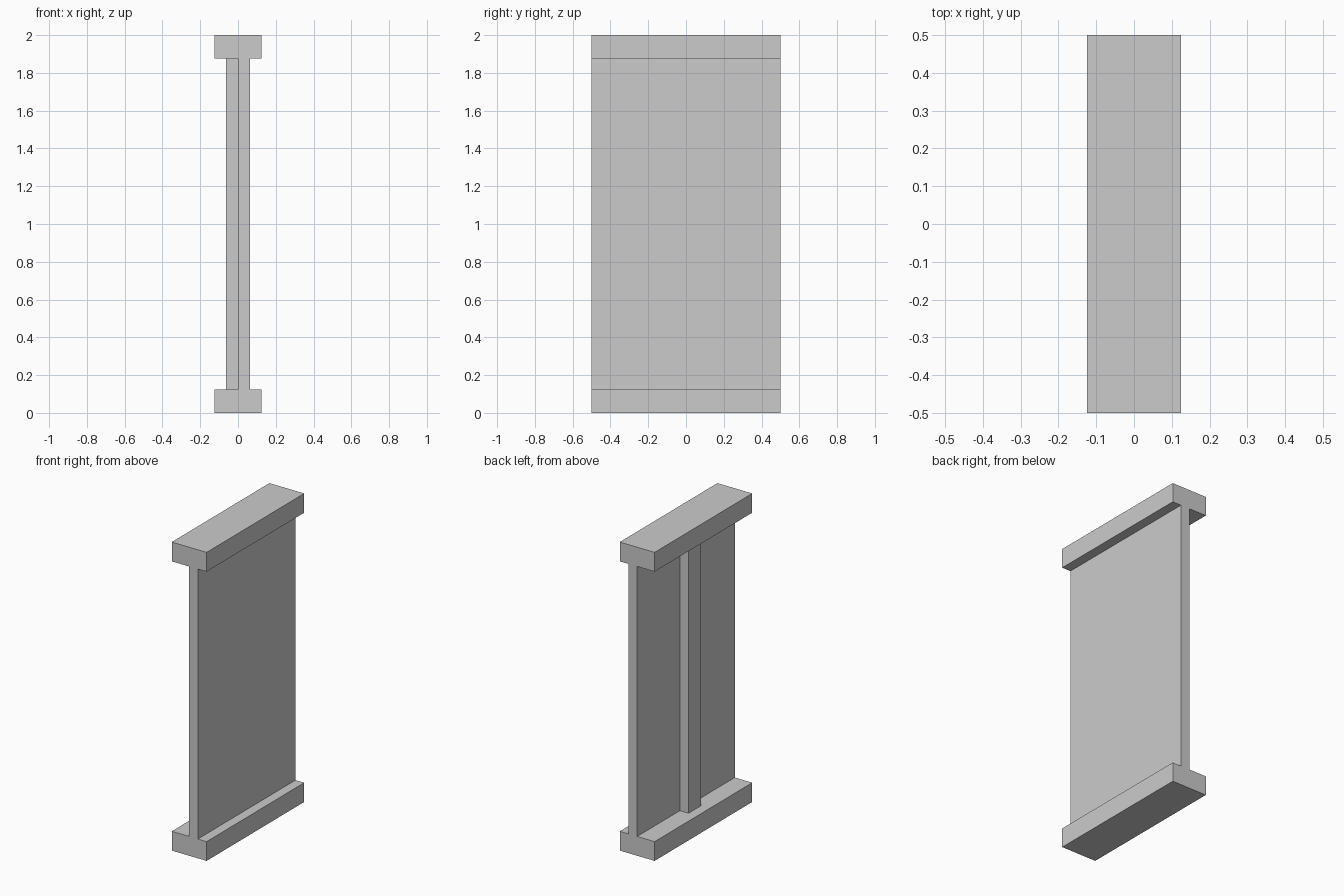
import bpy

cube = bpy.data.objects.get("Cube")
if cube:
    bpy.data.objects.remove(cube, do_unlink=True)

# Single grey finish
GREY = (0.6, 0.6, 0.6, 1.0)
grey = bpy.data.materials.new("plain_grey")
grey.use_nodes = True
grey.diffuse_color = GREY
grey.node_tree.nodes["Principled BSDF"].inputs["Base Color"].default_value = GREY

T = 0.125       # flange thickness
H = 2.0         # overall height
HALF = T / 2


def box(name, x, y, z):
    """Box spanning the given (low, high) ranges."""
    spans = (x, y, z)
    bpy.ops.mesh.primitive_cube_add(size=1, location=[(a + b) / 2 for a, b in spans])
    obj = bpy.context.object
    obj.name = name
    obj.scale = [b - a for a, b in spans]
    bpy.ops.object.transform_apply(location=False, rotation=False, scale=True)
    obj.data.materials.append(grey)
    return obj


# Flanges at the bottom and top
for name, z in (("bottom_flange", 0), ("top_flange", H - T)):
    box(name, (-T, T), (-0.5, 0.5), (z, z + T))

# Thin web panel set to one side of the centre line
box("web_panel", (0, HALF), (-0.5, 0.5), (T, H - T))

# Upright stiffener rib on the other side
box("stiffener_rib", (-HALF, 0), (-HALF, HALF), (T, H - T))
